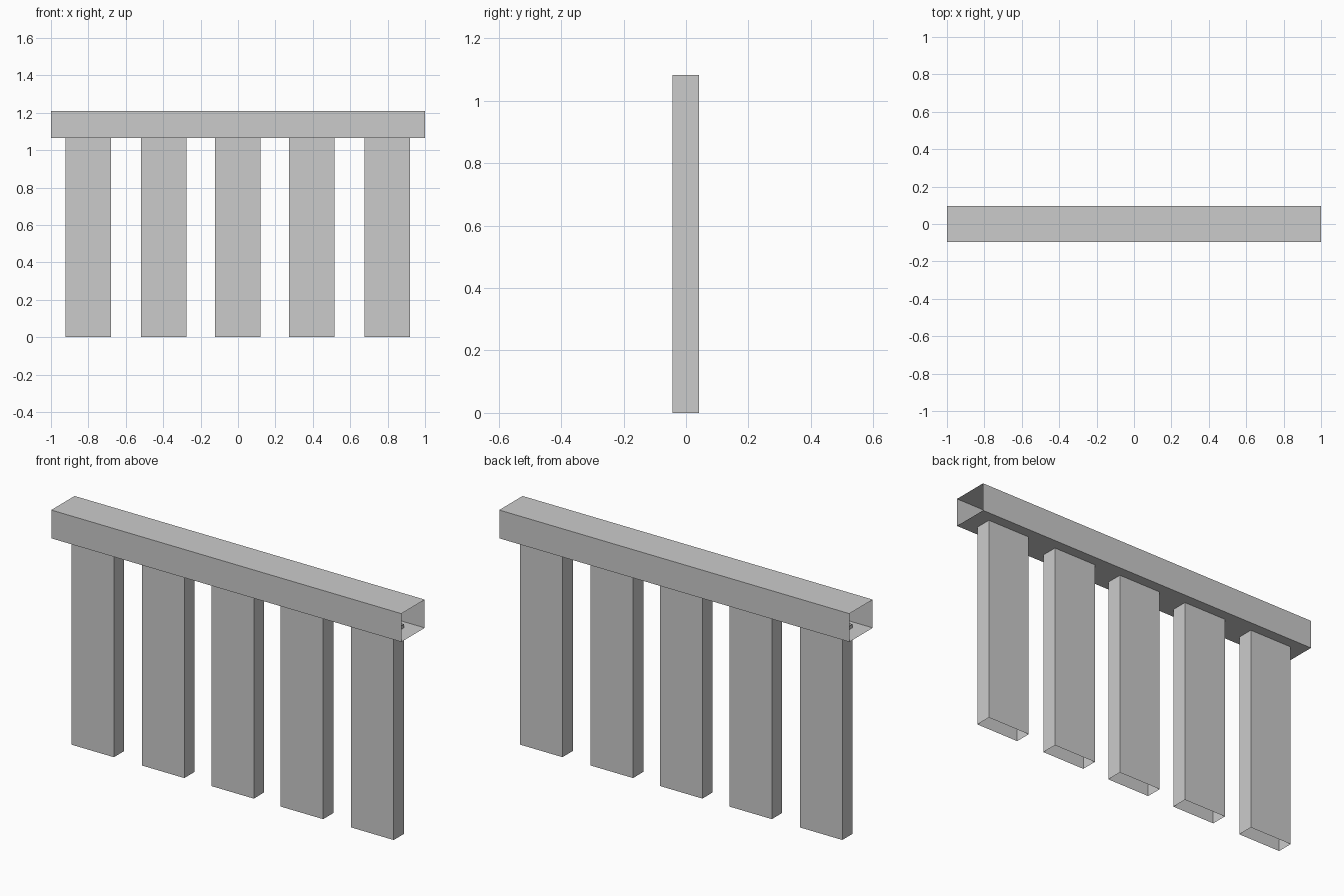
import bpy, bmesh
from mathutils import Matrix

if "Cube" in bpy.data.objects:
    bpy.data.objects.remove(bpy.data.objects["Cube"])


def open_tube(name, center, size, axis):
    """Thin-walled rectangular tube, both ends along the axis left open."""
    bm = bmesh.new()
    bmesh.ops.create_cube(bm, size=1.0, matrix=Matrix.Diagonal((*size, 1.0)))
    bm.normal_update()
    caps = [f for f in bm.faces if abs(f.normal[axis]) > 0.9]
    bmesh.ops.delete(bm, geom=caps, context='FACES_ONLY')
    mesh = bpy.data.meshes.new(name)
    bm.to_mesh(mesh)
    bm.free()
    obj = bpy.data.objects.new(name, mesh)
    obj.location = center
    bpy.context.collection.objects.link(obj)
    return obj


# Head rail: hollow box, open at left and right
RAIL_BOTTOM, RAIL_TOP = 1.064, 1.21
open_tube("head_rail", (0, 0, (RAIL_BOTTOM + RAIL_TOP) / 2),
          (2.0, 0.19, RAIL_TOP - RAIL_BOTTOM), axis=0)

# Five hanging slats, open at the bottom, tops poking into the rail
SLAT_HEIGHT = 1.082
for i, x in enumerate((-0.80, -0.398, -0.001, 0.395, 0.798)):
    open_tube(f"slat_{i + 1}", (x, -0.001, SLAT_HEIGHT / 2),
              (0.243, 0.084, SLAT_HEIGHT), axis=2)
